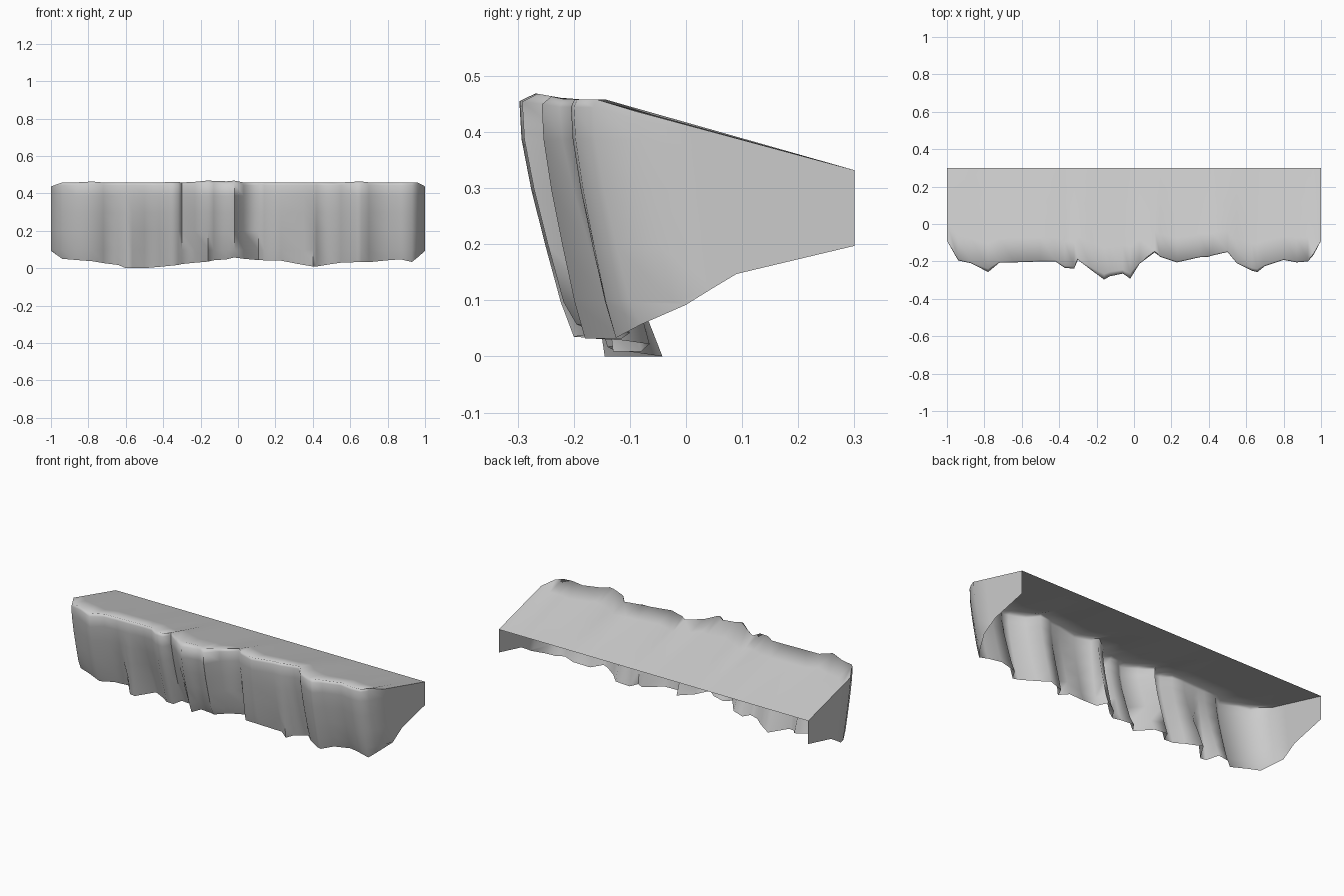
import bpy, bmesh
from mathutils import Vector

if "Cube" in bpy.data.objects:
    bpy.data.objects.remove(bpy.data.objects["Cube"])

# Fold stations of the hanging cloth: x, front y at top, y at hem, z of hem
FOLDS = [
    (-1, -.09, 0, .095), (-.94, -.195, -.11, .053), (-.87, -.21, -.13, .047),
    (-.78, -.257, -.165, .04), (-.72, -.207, -.11, .03), (-.64, -.205, -.085, .02),
    (-.6, -.204, -.14, .003), (-.565, -.203, -.145, .003), (-.5, -.2, -.042, .003),
    (-.42, -.2, -.09, .01), (-.37, -.235, -.13, .015), (-.32, -.238, -.14, .02),
    (-.3, -.192, -.09, .025), (-.23, -.245, -.11, .032), (-.16, -.297, -.2, .038),
    (-.13, -.28, -.155, .045), (-.06, -.265, -.17, .05), (-.02, -.292, -.195, .06),
    (.03, -.212, -.125, .053), (.11, -.152, -.07, .046), (.14, -.175, -.13, .045),
    (.23, -.205, -.13, .043), (.35, -.178, -.095, .02), (.4, -.175, -.13, .012),
    (.42, -.168, -.08, .012), (.5, -.15, -.065, .025), (.55, -.21, -.115, .032),
    (.63, -.25, -.17, .035), (.66, -.257, -.18, .035), (.7, -.225, -.115, .035),
    (.8, -.192, -.1, .045), (.87, -.205, -.125, .05), (.93, -.2, -.125, .036),
    (.96, -.165, -.08, .06), (1, -.09, 0, .095)]
BACK_Y, BACK_Z = .3, .335


def drape(x, yt, yb, zb):
    """Points of one fold from the top lip to the hem."""
    end = abs(x) == 1
    zt = .44 if end else .461 + max(0, -.22 - yt) * .14
    lip = 0 if end else .006 + max(0, -.22 - yt) * .3
    rows = [Vector((x, yt + lip, zt))]
    for z, k in ((zt - .014, 0), (.39, .04), (.3, .22), (.2, .48), (.1, .76), (zb, 1)):
        rows.append(Vector((x, yt + (yb - yt) * k, max(z, zb))))
    return rows


def sheet(bm, cols):
    """Skin a list of point columns with quads."""
    vs = [[bm.verts.new(p) for p in c] for c in cols]
    for a, b in zip(vs, vs[1:]):
        for i in range(len(a) - 1):
            bm.faces.new((a[i], a[i + 1], b[i + 1], b[i]))


bm = bmesh.new()
columns = [drape(*f) for f in FOLDS]

# Hanging front
sheet(bm, columns)

# Sloping top
steps = (0, .25, .5, .75, 1)
sheet(bm, [[c[0].lerp(Vector((c[0].x, BACK_Y, BACK_Z)), t) for t in reversed(steps)]
           for c in columns])

# Side flaps, tapering to the back edge
for c in (columns[0], columns[-1]):
    x = c[0].x
    hem = ((c[-1].y, c[-1].z), (.045, .123), (.09, .15), (.195, .175), (BACK_Y, .2))
    flap = []
    for t, (hy, hz) in zip(steps, hem):
        top = c[0].lerp(Vector((x, BACK_Y, BACK_Z)), t)
        bottom = Vector((x, hy, hz))
        flap.append(c if t == 0 else
                    [top.lerp(bottom, (c[0].z - p.z) / (c[0].z - c[-1].z)) for p in c])
    sheet(bm, flap)

# Weld the sheets, face them outward and rest the lowest hem on the ground
bmesh.ops.remove_doubles(bm, verts=bm.verts, dist=.0005)
bmesh.ops.recalc_face_normals(bm, faces=bm.faces)
up = max(bm.faces, key=lambda f: abs(f.normal.z))
if up.normal.z < 0:
    bmesh.ops.reverse_faces(bm, faces=bm.faces)
bottom = min(v.co.z for v in bm.verts)
bmesh.ops.translate(bm, verts=bm.verts, vec=(0, 0, -bottom))

mesh = bpy.data.meshes.new("cloth_awning")
bm.to_mesh(mesh)
bm.free()
awning = bpy.data.objects.new("cloth_awning", mesh)
bpy.context.collection.objects.link(awning)
bpy.context.view_layer.objects.active = awning
awning.select_set(True)
bpy.ops.object.shade_smooth_by_angle(angle=1.5)
